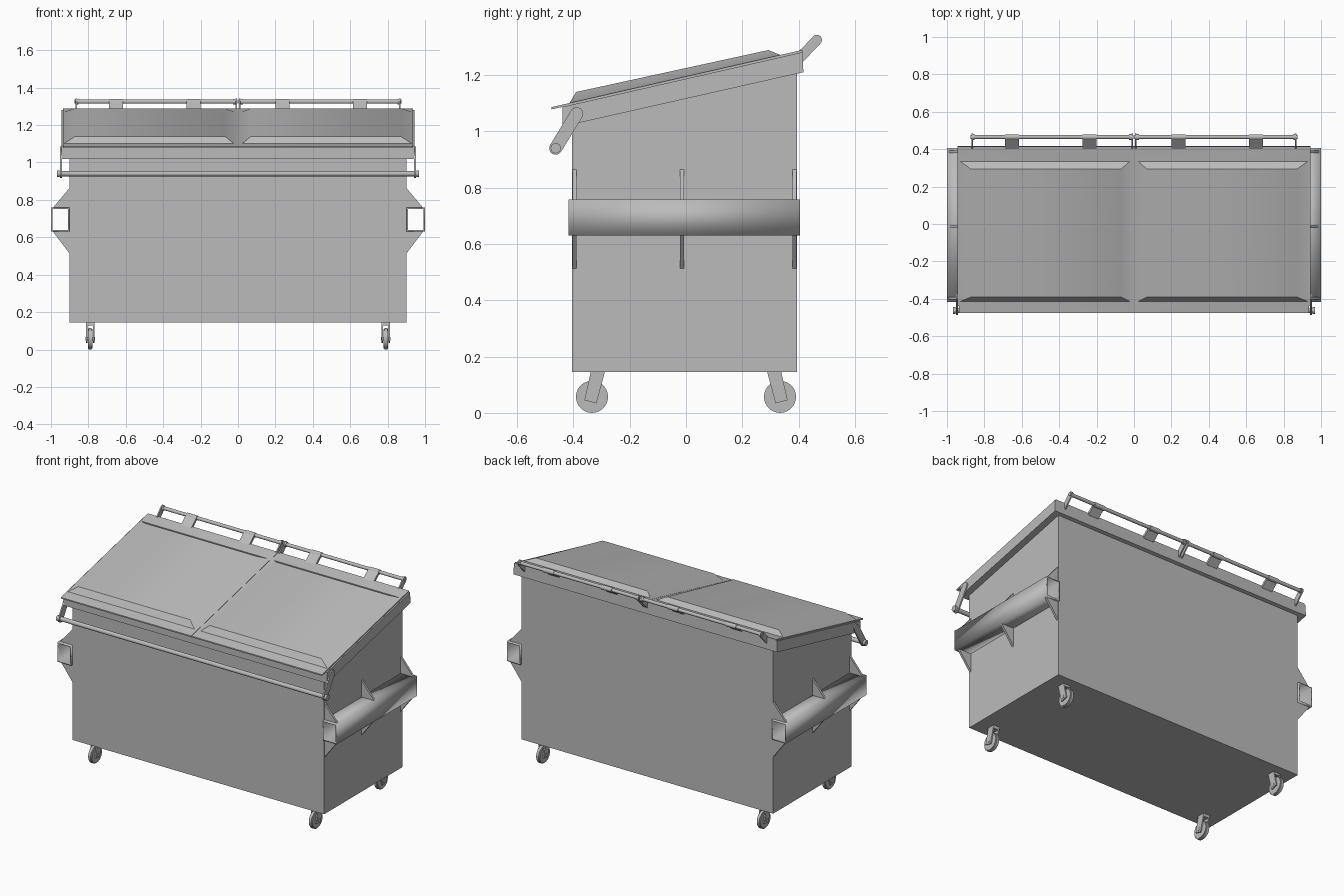
import bpy, bmesh, math
from mathutils import Vector, Matrix

cube = bpy.data.objects.get("Cube")
if cube:
    bpy.data.objects.remove(cube, do_unlink=True)

GREY = (0.5, 0.5, 0.5, 1.0)
mat = bpy.data.materials.new("painted_steel_grey")
mat.use_nodes = True
mat.diffuse_color = GREY
mat.node_tree.nodes["Principled BSDF"].inputs["Base Color"].default_value = GREY


def finish(name, bm, mirror=False):
    """Turn a bmesh into a named object, optionally mirrored across x."""
    bmesh.ops.recalc_face_normals(bm, faces=bm.faces)
    me = bpy.data.meshes.new(name)
    bm.to_mesh(me)
    bm.free()
    me.materials.append(mat)
    me.shade_smooth()
    me.set_sharp_from_angle(angle=math.radians(32))
    ob = bpy.data.objects.new(name, me)
    bpy.context.collection.objects.link(ob)
    if mirror:
        ob.modifiers.new("mirror", "MIRROR")
    return ob


def add_prism(bm, points, start, end, axis="x"):
    """Extrude a (y, z) profile along x, or an (x, z) profile along y."""
    def place(p, d):
        return (d, p[0], p[1]) if axis == "x" else (p[0], d, p[1])
    a = [bm.verts.new(place(p, start)) for p in points]
    b = [bm.verts.new(place(p, end)) for p in points]
    bm.faces.new(a)
    bm.faces.new(b)
    for i in range(len(points)):
        j = (i + 1) % len(points)
        bm.faces.new((a[i], a[j], b[j], b[i]))


def prism(name, points, start, end, axis="x", mirror=False):
    bm = bmesh.new()
    add_prism(bm, points, start, end, axis)
    return finish(name, bm, mirror)


def add_rod(bm, y, z, x0, x1, radius, sides=16):
    turn = Matrix.Translation(((x0 + x1) / 2, y, z)) @ Matrix.Rotation(math.pi / 2, 4, "Y")
    bmesh.ops.create_cone(bm, cap_ends=True, segments=sides, radius1=radius,
                          radius2=radius, depth=x1 - x0, matrix=turn)


def link_profile(p, q, r, steps=8):
    """Rounded bar outline in (y, z) between two points."""
    p, q = Vector(p), Vector(q)
    heading = math.atan2(q.y - p.y, q.x - p.x)
    pts = []
    for centre, base in ((q, heading - math.pi / 2), (p, heading + math.pi / 2)):
        for i in range(steps + 1):
            a = base + math.pi * i / steps
            pts.append((centre.x + r * math.cos(a), centre.y + r * math.sin(a)))
    return pts


def rim_z(y):
    return 1.087 + 0.228 * (y + 0.439)


# Container body and the sloped rim band around its mouth
prism("container_body", [(-0.405, 0.145), (0.395, 0.145), (0.395, 1.25), (-0.405, 1.07)], -0.9, 0.9)
prism("rim_band", [(-0.438, rim_z(-0.438) - 0.07), (0.417, rim_z(0.417) - 0.072),
                   (0.414, rim_z(0.414)), (-0.438, rim_z(-0.438))], -0.943, 0.943)


# Two lids: a thin sheet with a raised, soft-edged panel
def ring(bm, x0, x1, y0, y1, height):
    return [bm.verts.new((x, y, height(y))) for x, y in ((x0, y0), (x1, y0), (x1, y1), (x0, y1))]


def lid_z(y):
    return rim_z(y) + 0.008


bm = bmesh.new()
loops = [ring(bm, 0.001, 0.935, -0.477, 0.414, rim_z),
         ring(bm, 0.001, 0.935, -0.477, 0.414, lid_z),
         ring(bm, 0.022, 0.93, -0.414, 0.335, lid_z),
         ring(bm, 0.07, 0.87, -0.39, 0.293, lambda y: 1.14 + 0.218 * (y + 0.39))]
for low, high in zip(loops, loops[1:]):
    for i in range(4):
        j = (i + 1) % 4
        bm.faces.new((low[i], low[j], high[j], high[i]))
bm.faces.new(loops[0])
bm.faces.new(loops[-1])
finish("lids", bm, mirror=True)

# Rear hinge: rods, end brackets and lid straps
HY, HZ = 0.465, 1.325
bm = bmesh.new()
add_rod(bm, HY, HZ, 0.004, 0.875, 0.011)
for x in (0.018, 0.862):
    add_rod(bm, HY, HZ, x - 0.008, x + 0.008, 0.015)
finish("hinge_rods", bm, mirror=True)
bm = bmesh.new()
for x in (0.010, 0.866):
    add_prism(bm, link_profile((0.405, 1.262), (HY, HZ), 0.018), x - 0.004, x + 0.004)
finish("hinge_brackets", bm, mirror=True)
bm = bmesh.new()
for x in (0.238, 0.653):
    add_prism(bm, [(0.395, 1.281), (0.415, 1.276), (0.472, 1.328), (0.462, 1.338)],
              x - 0.0375, x + 0.0375)
    add_rod(bm, HY, HZ, x - 0.0375, x + 0.0375, 0.0145)
finish("lid_straps", bm, mirror=True)

# Front lock bar on swinging arms
BAR, PIVOT = (-0.463, 0.94), (-0.388, 1.063)
bm = bmesh.new()
add_rod(bm, *BAR, -0.965, 0.965, 0.014)
for s in (-1, 1):
    add_rod(bm, *BAR, s * 0.961 - 0.007, s * 0.961 + 0.007, 0.018)
finish("lock_bar", bm)
prism("lock_bar_arms", link_profile(PIVOT, BAR, 0.023), 0.942, 0.951, mirror=True)

# Hollow fork pockets on both sides
bm = bmesh.new()
add_prism(bm, [(0.901, 0.63), (1.0, 0.63), (1.0, 0.758), (0.901, 0.758)], -0.418, 0.405, "y")
bmesh.ops.delete(bm, geom=[f for f in bm.faces if abs(f.calc_center_median().y) > 0.3],
                 context="FACES_ONLY")
pockets = finish("fork_pockets", bm, mirror=True)
wall = pockets.modifiers.new("wall", "SOLIDIFY")
wall.thickness = 0.008
wall.offset = -1
wall.use_even_offset = True

# Triangular gussets above and below each pocket
bm = bmesh.new()
for y in (-0.396, -0.014, 0.386):
    for points in ([(0.898, 0.757), (0.99, 0.757), (0.898, 0.867)],
                   [(0.898, 0.631), (0.99, 0.631), (0.898, 0.51)]):
        add_prism(bm, points, y - 0.007, y + 0.007, "y")
finish("pocket_gussets", bm, mirror=True)

# Casters: wheel, axle and a slanted fork
for label, s in (("front", -1), ("rear", 1)):
    WX, WY, WZ = 0.79, s * 0.334, 0.057
    bm = bmesh.new()
    add_rod(bm, WY, WZ, WX - 0.013, WX + 0.013, 0.057, 28)
    rims = [e for e in bm.edges if len({round(v.co.x, 3) for v in e.verts}) == 1]
    bmesh.ops.bevel(bm, geom=rims, offset=0.005, segments=2, affect="EDGES")
    finish(label + "_wheels", bm, mirror=True)

    bm = bmesh.new()
    for side in (-1, 1):
        x = WX + side * 0.0195
        add_prism(bm, [(s * 0.288, 0.147), (s * 0.338, 0.147), (s * 0.361, 0.045),
                       (s * 0.318, 0.034)], x - 0.004, x + 0.004)
    add_prism(bm, [(s * 0.288, 0.147), (s * 0.338, 0.147), (s * 0.341, 0.128),
                   (s * 0.293, 0.128)], WX - 0.016, WX + 0.016)
    add_rod(bm, WY, WZ, WX - 0.026, WX + 0.026, 0.01)
    finish(label + "_caster_forks", bm, mirror=True)
